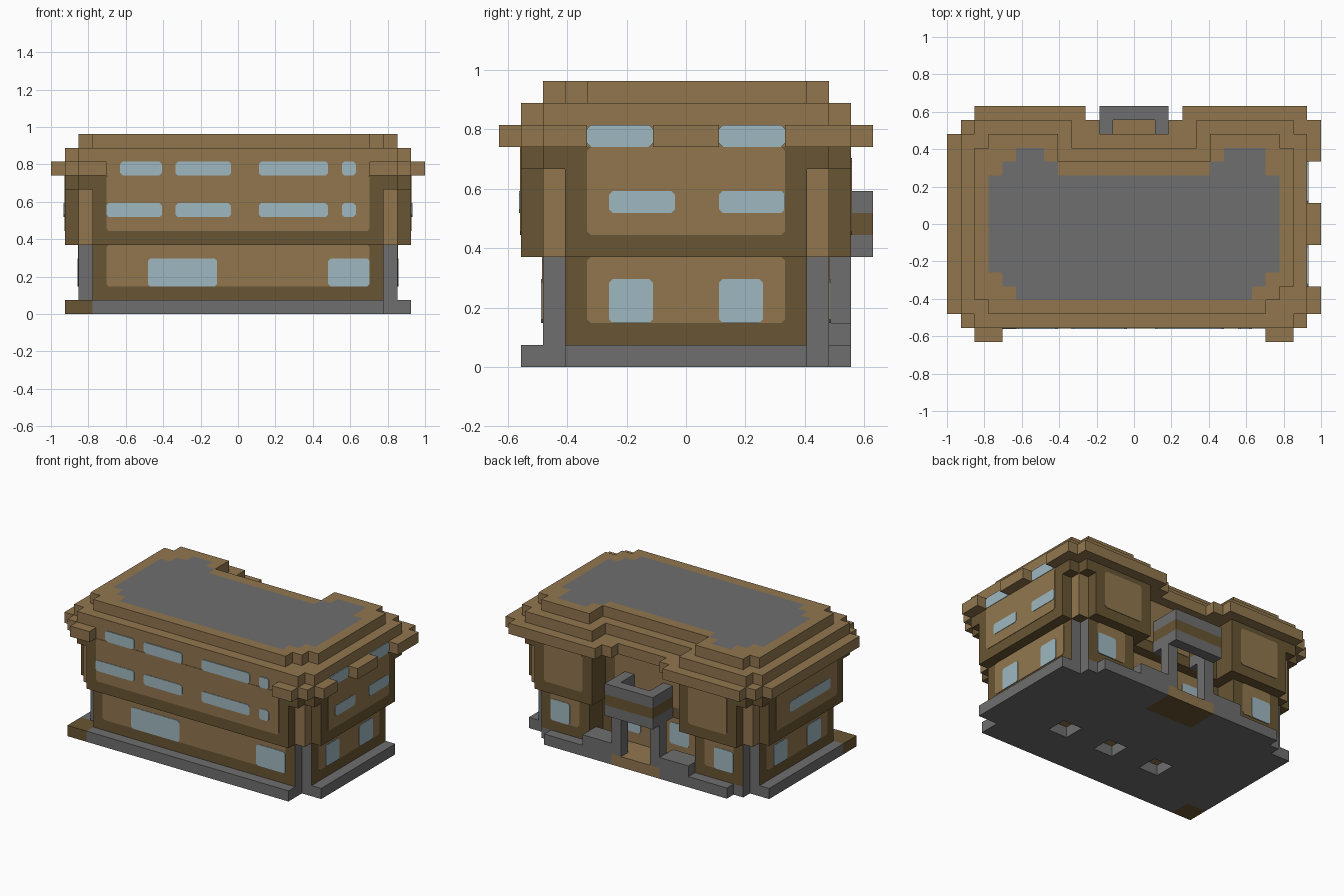
import bpy, bmesh
from mathutils import Vector

U = 2 / 27  # size of one building block

cube = bpy.data.objects.get("Cube")
if cube:
    bpy.data.objects.remove(cube, do_unlink=True)


def material(name, rgb):
    m = bpy.data.materials.new(name)
    m.use_nodes = True
    m.diffuse_color = (*rgb, 1)
    m.node_tree.nodes["Principled BSDF"].inputs["Base Color"].default_value = (*rgb, 1)
    return m


MATS = [material("tan brick", (.285, .183, .076)),
        material("dark brown brick", (.14, .09, .033)),
        material("grey stone", (.156, .156, .156)),
        material("pale blue glass", (.345, .48, .53))]
TAN, DARK, GREY, GLASS = range(4)
SIDES = [Vector(d) for d in ((1, 0, 0), (-1, 0, 0), (0, 1, 0), (0, -1, 0), (0, 0, 1), (0, 0, -1))]


def finish(name, bm):
    mesh = bpy.data.meshes.new(name)
    bm.to_mesh(mesh)
    bm.free()
    for m in MATS:
        mesh.materials.append(m)
    ob = bpy.data.objects.new(name, mesh)
    bpy.context.collection.objects.link(ob)
    return ob


def inside(x, y, rects):
    return any(a <= x <= b and c <= y <= d for a, b, c, d in rects)


def slab(name, z0, z1, rects, carve=(), colour=TAN):
    """Block layer made of joined rectangles (x0, x1, y0, y1 in blocks) less the carved ones."""
    cells = {(x, y) for x in range(-13, 14) for y in range(-8, 9)
             if inside(x, y, rects) and not inside(x, y, carve)}
    bm = bmesh.new()
    half = Vector((.5, .5, (z1 - z0) / 2))
    for x, y in cells:
        centre = Vector((x, y, (z0 + z1) / 2))
        for n in SIDES:
            if n.z == 0 and (x + n.x, y + n.y) in cells:
                continue
            u = Vector((0, 0, 1)) if n.z == 0 else Vector((1, 0, 0))
            v = n.cross(u)
            corners = [centre + (n + u * a + v * b) * half
                       for a, b in ((1, 1), (-1, 1), (-1, -1), (1, -1))]
            f = bm.faces.new([bm.verts.new(c * U) for c in corners])
            f.material_index = colour(x, y, n) if callable(colour) else colour
    bmesh.ops.remove_doubles(bm, verts=bm.verts, dist=.001)
    bmesh.ops.recalc_face_normals(bm, faces=bm.faces)
    bmesh.ops.dissolve_limit(bm, angle_limit=.01, verts=bm.verts, edges=bm.edges,
                             delimit={'MATERIAL'})
    return finish(name, bm)


def panel(name, side, depth, a0, a1, z0, z1, mat):
    """Thin plate with clipped corners on a wall; depth is the wall plane in blocks."""
    n = {"front": Vector((0, -1, 0)), "back": Vector((0, 1, 0)),
         "east": Vector((1, 0, 0)), "west": Vector((-1, 0, 0))}[side]
    along = Vector((abs(n.y), abs(n.x), 0))
    c = .17
    outline = [(a0 + c, z0), (a1 - c, z0), (a1, z0 + c), (a1, z1 - c),
               (a1 - c, z1), (a0 + c, z1), (a0, z1 - c), (a0, z0 + c)]
    bm = bmesh.new()
    f = bm.faces.new([bm.verts.new((n * depth + along * a + Vector((0, 0, z))) * U)
                      for a, z in outline])
    grown = bmesh.ops.extrude_face_region(bm, geom=[f])["geom"]
    thick = .006 if mat == GLASS else .003
    bmesh.ops.translate(bm, vec=n * thick, verts=[v for v in grown if isinstance(v, bmesh.types.BMVert)])
    bmesh.ops.recalc_face_normals(bm, faces=bm.faces)
    for face in bm.faces:
        face.material_index = mat
    return finish(name, bm)


# Stone plinth with a brick corner, brick entrance floor and three floor pits
def plinth_colour(x, y, n):
    if x <= -11 and y <= -6:
        return DARK
    if abs(x) <= 2 and y >= 5:
        return DARK if n.z < 0 else TAN
    return GREY


slab("plinth", 0, 1, [(-12, 12, -5, 5), (-10, 10, -7, 6), (-9, 9, 6, 7), (-12, -11, -7, -5)],
     [(x, x + 1, -3, -2) for x in (-5, 0, 5)], plinth_colour)


# Ground floor with stone corner recesses
def ground_colour(x, y, n):
    if n.z < 0:
        return TAN
    if (abs(n.x) and abs(y) == 6 and abs(x) == 10) or (abs(n.y) and abs(x) == 11):
        return GREY
    return DARK


slab("ground_floor", 1, 5, [(-11, 11, -5, 5), (-10, 10, -6, 6)], [(-5, 5, 5, 8)], ground_colour)


# Upper floor with pale corner shafts
def upper_colour(x, y, n):
    return TAN if abs(x) == 11 and abs(y) == 6 and n.z == 0 else DARK


slab("upper_floor", 5, 9, [(-10, 10, -7, 7), (-11, 11, -6, 6), (-12, 12, -5, 5)],
     [(-4, 4, 6, 8)], upper_colour)
slab("upper_band", 9, 10, [(-11, 11, -7, 7), (-12, 12, -6, 6)], [(-4, 4, 6, 8)], DARK)

# Cornice tiers
slab("eaves", 10, 11, [(-12, 12, -7, 7), (-13, 12, -6, 6), (13, 13, -6, -5), (13, 13, -1, 1),
                       (13, 13, 5, 7), (-11, -10, -8, -8), (10, 11, -8, -8),
                       (-11, -4, 8, 8), (4, 12, 8, 8)], [(-2, 2, 7, 8)])
slab("upper_cornice", 11, 12, [(-12, 12, -6, 6), (-11, 11, -7, 7)], [(-4, 4, 6, 8)])


# Parapet with the grey roof deck flush inside it
def roof_colour(x, y, n):
    deck = inside(x, y, [(-10, 10, -3, 3), (-9, 9, -4, 4), (-8, 8, -5, 5), (7, 9, 5, 5)])
    notch = inside(x, y, [(-5, 5, 4, 8), (-6, 6, 5, 8)])
    return GREY if n.z > 0 and deck and not notch else TAN


slab("parapet_and_roof", 12, 13, [(-11, 11, -4, 5), (-11, 10, -5, 5), (-10, 9, -6, 5), (-10, 10, 6, 6)],
     [(-5, 5, 5, 8)], roof_colour)

# Rear porch: side blocks, columns and the open balcony frame
for s, label in ((1, "left"), (-1, "right")):
    outer, inner = sorted((3 * s, 5 * s))
    slab(f"porch_block_{label}", 1, 2, [(outer, inner, 6, 7)], colour=GREY)
    slab(f"porch_column_{label}", 1, 5, [(2 * s, 2 * s, 7, 7)], colour=GREY)
for z, mat, label in ((5, GREY, "base"), (6, DARK, "band"), (7, GREY, "rail")):
    slab(f"balcony_{label}", z, z + 1, [(-2, 2, 6, 8)], [(-1, 1, 6, 7)], mat)

# Pale brick wall panels
for side, depth, w in (("front", 7.5, 9.5), ("east", 12.5, 4.5), ("west", 12.5, 4.5)):
    panel(f"{side}_upper_panel", side, depth, -w, w, 6, 10, TAN)
    panel(f"{side}_lower_panel", side, depth - 1, -w, w, 2, 5, TAN)
for s, label in ((1, "left"), (-1, "right")):
    a, b = sorted((5.5 * s, 9.5 * s))
    panel(f"back_upper_panel_{label}", "back", 7.5, a, b, 6, 9.5, TAN)
    a, b = sorted((6.5 * s, 9.5 * s))
    panel(f"back_lower_panel_{label}", "back", 6.5, a, b, 2, 5, TAN)
panel("recess_upper_panel", "back", 5.5, -3.5, 3.5, 6, 10, TAN)
panel("recess_lower_panel", "back", 4.5, -4.5, 4.5, 1, 5, TAN)


# Windows
def windows(name, side, depth, z0, z1, spans):
    for i, (a, b) in enumerate(spans):
        panel(f"{name}_{i + 1}", side, depth, a, b, z0, z1, GLASS)


shared = [(-4.5, -.5), (1.5, 6.5), (7.5, 8.5)]
pair = [(-3.5, -1.5), (1.5, 3.5)]
windows("front_middle_window", "front", 7.5, 7, 8, [(-9.5, -5.5)] + shared)
windows("front_top_window", "front", 7.5, 10, 11, [(-8.5, -5.5)] + shared)
windows("front_ground_window", "front", 6.5, 2, 4, [(-6.5, -1.5), (6.5, 9.5)])
windows("east_middle_window", "east", 12.5, 7, 8, [(-3.5, -.5), (1.5, 4.5)])
windows("east_top_window", "east", 12.5, 10, 11, [(-4.5, -1.5), (1.5, 4.5)])
windows("east_ground_window", "east", 11.5, 2, 4, pair)
windows("west_middle_window", "west", 12.5, 7, 8, [(-3.5, 2.5)])
windows("west_ground_window", "west", 11.5, 2, 4, pair)
windows("back_ground_window", "back", 6.5, 2, 4, [(-9.5, -7.5), (7.5, 9.5)])
windows("recess_ground_window", "back", 4.5, 2, 4, pair)
